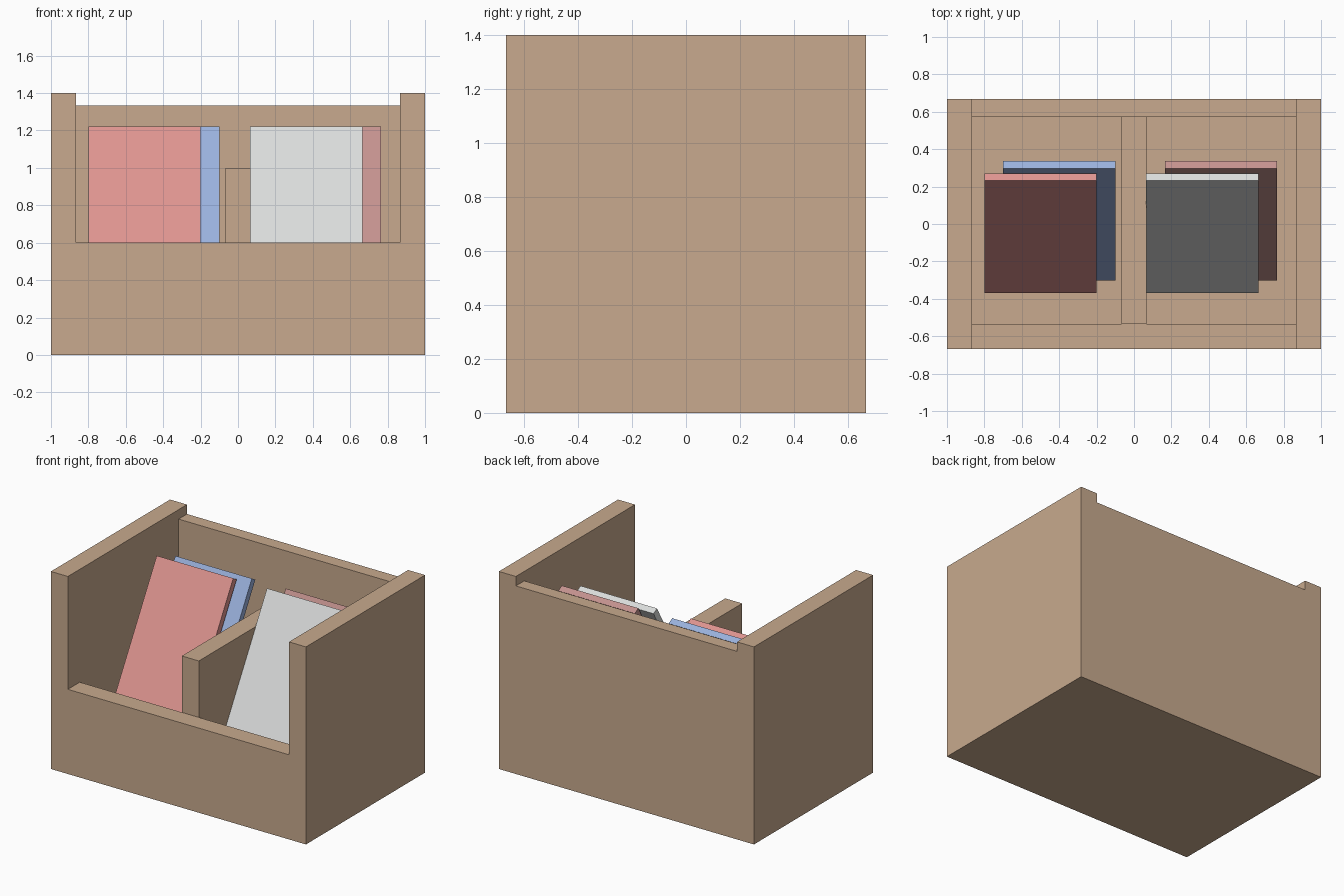
import bpy
import math
from mathutils import Matrix, Vector

if "Cube" in bpy.data.objects:
    bpy.data.objects.remove(bpy.data.objects["Cube"])


def material(name, rgb):
    """Flat colour given as sRGB 0-255, stored linear."""
    m = bpy.data.materials.new(name)
    lin = [((c / 255 + 0.055) / 1.055) ** 2.4 for c in rgb]
    m.diffuse_color = (*lin, 1)
    m.use_nodes = True
    m.node_tree.nodes["Principled BSDF"].inputs["Base Color"].default_value = m.diffuse_color
    return m


wood = material("light_wood", (200, 170, 142))
red = material("coral_red", (222, 148, 144))
blue = material("soft_blue", (154, 177, 221))
white = material("pale_grey", (218, 220, 219))
rose = material("dusty_rose", (196, 146, 142))


def box(name, lo, hi, mat):
    """Axis-aligned box between two corners."""
    lo, hi = Vector(lo), Vector(hi)
    bpy.ops.mesh.primitive_cube_add(size=1)
    ob = bpy.context.object
    ob.name = name
    ob.data.transform(Matrix.Translation((lo + hi) / 2) @ Matrix.Diagonal((*(hi - lo), 1)))
    ob.data.materials.append(mat)
    return ob


W, D, T = 1.0, 0.667, 0.133     # half width, half depth, board thickness
IN = W - T                      # inner half width
BACK = 0.573                    # inner face of the back panel

# Crate boards
for side, s in (("left", -1), ("right", 1)):
    x0, x1 = sorted((s * IN, s * W))
    box(side + "_wall", (x0, -D, 0), (x1, D, 1.4), wood)
box("front_panel", (-IN, -D, 0), (IN, -D + T, 0.6), wood)
box("back_panel", (-IN, BACK, 0), (IN, D, 1.333), wood)
box("floor", (-IN, -D + T, 0), (IN, BACK, T), wood)
box("divider", (-T / 2, -D + T, T), (T / 2, BACK, 1.0), wood)

# Sleeves leaning back; the origin is the top front left corner
LEAN = math.radians(30)
for name, x, y, mat in (
    ("left_front_sleeve", -0.8, 0.232, red),
    ("left_rear_sleeve", -0.7, 0.298, blue),
    ("right_front_sleeve", 0.065, 0.232, white),
    ("right_rear_sleeve", 0.165, 0.298, rose),
):
    ob = box(name, (0, 0, -1.2), (0.6, 0.045, 0), mat)
    ob.location = (x, y, 1.222)
    ob.rotation_euler.x = -LEAN
